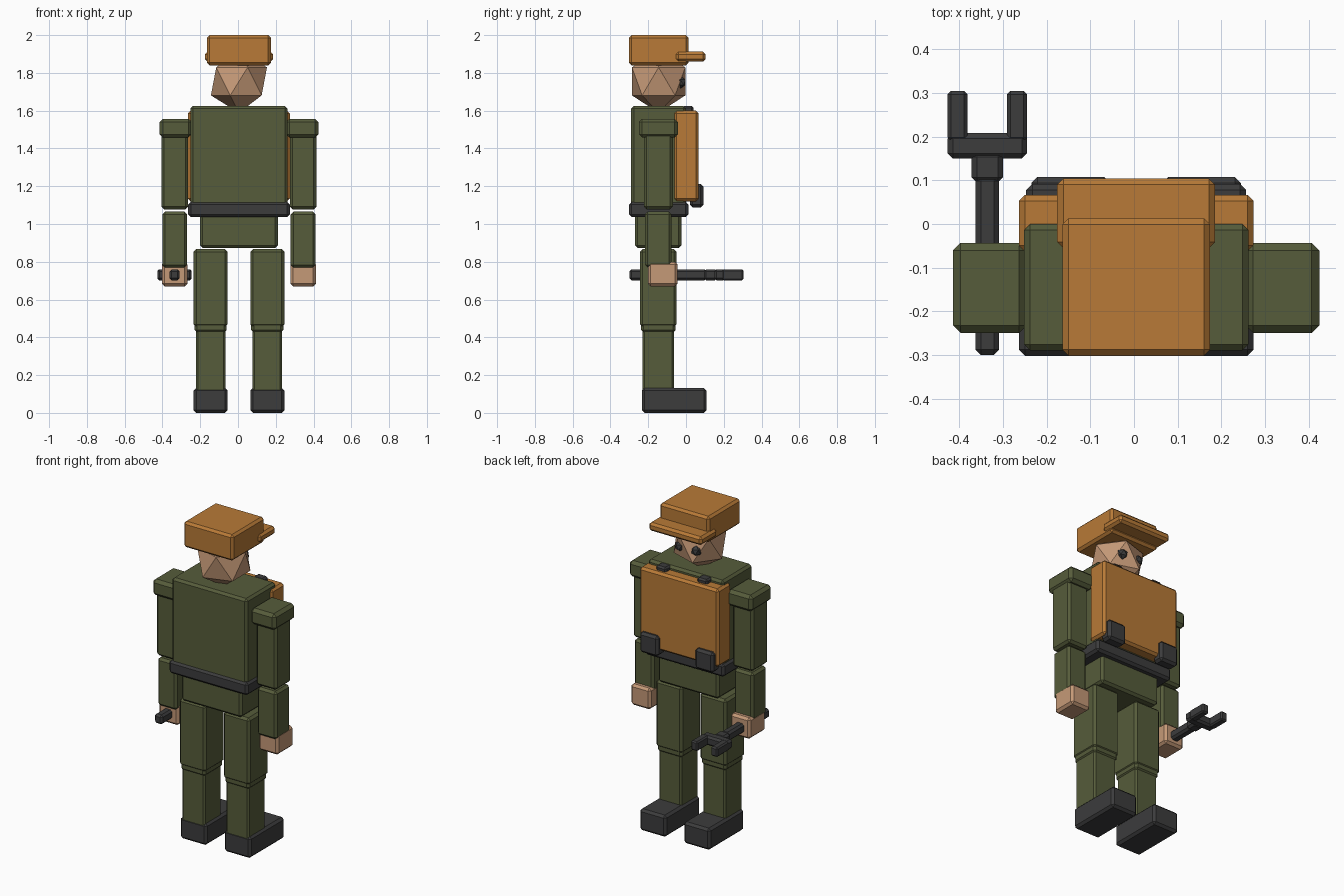
import bpy, bmesh
from mathutils import Matrix, Vector

if "Cube" in bpy.data.objects:
    bpy.data.objects.remove(bpy.data.objects["Cube"])

CX = 0.005  # body centre line


def material(name, rgb):
    m = bpy.data.materials.new(name)
    m.diffuse_color = (*rgb, 1)
    m.use_nodes = True
    m.node_tree.nodes["Principled BSDF"].inputs["Base Color"].default_value = m.diffuse_color
    return m


GREEN = material("olive_cloth", (0.093, 0.107, 0.043))
ORANGE = material("orange_canvas", (0.48, 0.195, 0.038))
SKIN = material("skin", (0.56, 0.32, 0.185))
DARK = material("dark_rubber", (0.045, 0.045, 0.046))


def finish(name, bm, mat):
    me = bpy.data.meshes.new(name)
    bm.to_mesh(me)
    bm.free()
    me.materials.append(mat)
    ob = bpy.data.objects.new(name, me)
    bpy.context.collection.objects.link(ob)
    return ob


def box(name, mat, x, y, z, bevel=0.014):
    """Chamfered box from (min, max) ranges."""
    bm = bmesh.new()
    bmesh.ops.create_cube(bm, size=1)
    size = Vector((x[1] - x[0], y[1] - y[0], z[1] - z[0]))
    mid = Vector((sum(x) / 2, sum(y) / 2, sum(z) / 2))
    bmesh.ops.transform(bm, matrix=Matrix.Translation(mid) @ Matrix.Diagonal((*size, 1)), verts=bm.verts)
    bmesh.ops.bevel(bm, geom=bm.edges[:], offset=bevel, segments=1, profile=0.5, affect='EDGES')
    return finish(name, bm, mat)


def centred(name, mat, half, y, z, bevel=0.014):
    return box(name, mat, (CX - half, CX + half), y, z, bevel)


def pair(name, mat, off, half, y, z, bevel=0.014):
    for side, s in (("left", -1), ("right", 1)):
        c = CX + s * off
        box(side + "_" + name, mat, (c - half, c + half), y, z, bevel)


def ball(name, mat, loc, r):
    bm = bmesh.new()
    bmesh.ops.create_icosphere(bm, subdivisions=1, radius=r, matrix=Matrix.Translation(loc))
    return finish(name, bm, mat)


# Head, eyes and cap
ball("head", SKIN, (CX, -0.145, 1.755), 0.166)
for side, s in (("left", -1), ("right", 1)):
    ball(side + "_eye", DARK, (CX + s * 0.056, -0.03, 1.75), 0.033)
centred("cap", ORANGE, 0.169, (-0.302, 0.013), (1.84, 2.0))
centred("cap_visor", ORANGE, 0.181, (-0.055, 0.104), (1.86, 1.912))

# Torso, belt and hips
centred("torso", GREEN, 0.257, (-0.29, 0.0), (1.06, 1.625))
centred("belt", DARK, 0.269, (-0.302, 0.012), (1.037, 1.117))
centred("hips", GREEN, 0.206, (-0.27, -0.025), (0.873, 1.1))

# Pack with straps and corner pouches
centred("pack", ORANGE, 0.269, (-0.063, 0.067), (1.12, 1.6))
pair("pack_strap", DARK, 0.14, 0.035, (-0.02, 0.04), (1.2, 1.625), 0.01)
pair("pouch", DARK, 0.189, 0.063, (0.02, 0.092), (1.088, 1.213))

# Arms
pair("shoulder", GREEN, 0.335, 0.085, (-0.25, -0.043), (1.457, 1.557), 0.018)
pair("upper_arm", GREEN, 0.34, 0.07, (-0.222, -0.07), (1.078, 1.5))
pair("forearm", GREEN, 0.34, 0.066, (-0.217, -0.077), (0.77, 1.065))
pair("hand", SKIN, 0.34, 0.067, (-0.202, -0.045), (0.67, 0.8))

# Legs and boots
pair("thigh", GREEN, 0.15, 0.09, (-0.243, -0.05), (0.455, 0.867))
pair("knee", GREEN, 0.15, 0.085, (-0.238, -0.055), (0.425, 0.48))
pair("shin", GREEN, 0.15, 0.078, (-0.231, -0.063), (0.08, 0.46), 0.01)
pair("boot", DARK, 0.15, 0.09, (-0.233, 0.108), (0.0, 0.133))

# Open-ended wrench in the left hand
WX, WZ = -0.336, (0.702, 0.76)
for part, dx, half, y in (("handle", 0, 0.027, (-0.3, 0.11)), ("collar", 0, 0.036, (0.095, 0.165)),
                          ("crossbar", 0, 0.091, (0.15, 0.208)), ("left_prong", -0.068, 0.023, (0.19, 0.305)),
                          ("right_prong", 0.068, 0.023, (0.19, 0.305))):
    box("wrench_" + part, DARK, (WX + dx - half, WX + dx + half), y, WZ, 0.012 if dx == 0 else 0.008)
